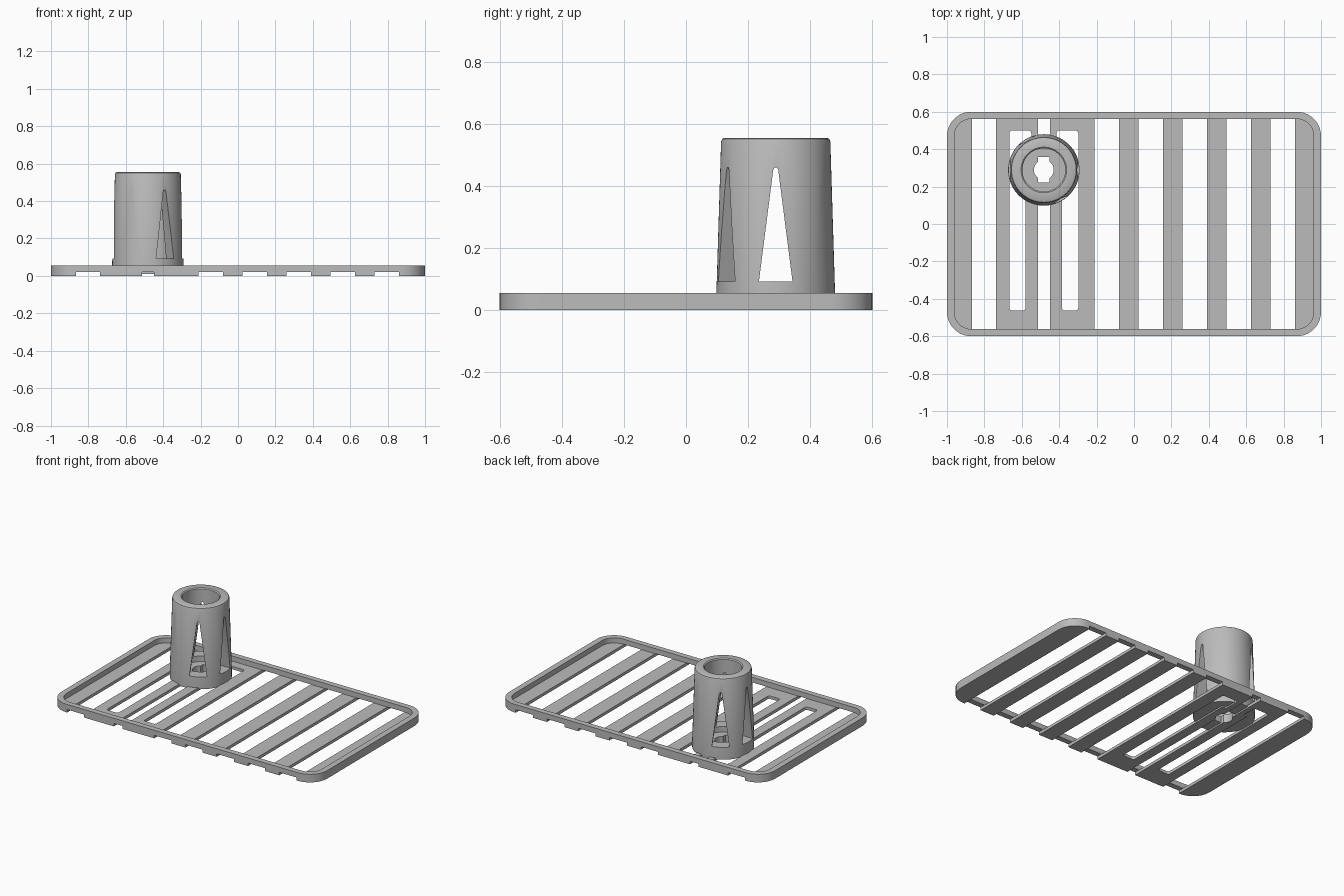
import bpy, bmesh, math
from mathutils import Matrix, Vector

cube = bpy.data.objects.get("Cube")
if cube:
    bpy.data.objects.remove(cube, do_unlink=True)

grey = bpy.data.materials.new("light grey plastic")
grey.use_nodes = True
grey.diffuse_color = (0.5, 0.5, 0.5, 1)
grey.node_tree.nodes["Principled BSDF"].inputs["Base Color"].default_value = (0.5, 0.5, 0.5, 1)

TOWER = Vector((-0.482, 0.289, 0))
FLOOR, RIM = 0.02, 0.055


def make(name, bm):
    bmesh.ops.recalc_face_normals(bm, faces=bm.faces)
    mesh = bpy.data.meshes.new(name)
    bm.to_mesh(mesh)
    bm.free()
    mesh.materials.append(grey)
    obj = bpy.data.objects.new(name, mesh)
    bpy.context.collection.objects.link(obj)
    return obj


def prism(name, outline, z0, z1, matrix=Matrix()):
    bm = bmesh.new()
    face = bm.faces.new([bm.verts.new((x, y, z0)) for x, y in outline])
    ext = bmesh.ops.extrude_face_region(bm, geom=[face])
    top = [v for v in ext["geom"] if isinstance(v, bmesh.types.BMVert)]
    bmesh.ops.translate(bm, verts=top, vec=(0, 0, z1 - z0))
    bm.transform(matrix)
    return make(name, bm)


def rounded(x0, x1, y0, y1, r, steps=10):
    corners = [(x1 - r, y1 - r), (x0 + r, y1 - r), (x0 + r, y0 + r), (x1 - r, y0 + r)]
    return [(cx + r * math.cos(a), cy + r * math.sin(a))
            for i, (cx, cy) in enumerate(corners)
            for a in [math.pi / 2 * (i + k / steps) for k in range(steps + 1)]]


def box(x0, x1, y0, y1):
    return [(x0, y0), (x1, y0), (x1, y1), (x0, y1)]


def cut(obj, cutter):
    bpy.context.view_layer.objects.active = obj
    mod = obj.modifiers.new("cut", "BOOLEAN")
    mod.operation = "DIFFERENCE"
    mod.solver = "EXACT"
    mod.object = cutter
    bpy.ops.object.modifier_apply(modifier=mod.name)
    bpy.data.objects.remove(cutter, do_unlink=True)


def smooth(obj):
    bpy.ops.object.select_all(action="DESELECT")
    obj.select_set(True)
    bpy.context.view_layer.objects.active = obj
    bpy.ops.object.shade_smooth_by_angle(angle=math.radians(30))


# Raised rim around the tray
outer = rounded(-1, 1, -0.6, 0.6, 0.13)
rim = prism("tray_rim", outer, FLOOR, RIM)
cut(rim, prism("rim_opening", rounded(-0.96, 0.96, -0.562, 0.562, 0.09), -0.1, 0.2))

# Slatted floor with drain gaps running front to back
floor = prism("tray_slats", outer, 0, FLOOR)
gaps = [(-0.865, -0.737), (-0.513, -0.45)] + [(-0.21 + 0.235 * i, -0.08 + 0.235 * i) for i in range(5)]
for x0, x1 in gaps:
    cut(floor, prism("gap", box(x0, x1, -0.7, 0.7), -0.1, 0.1))

# Long rounded slots on both sides of the tower, wider at the back
for side in (-1, 1):
    for inner, y0 in ((0.097, -0.463), (0.067, 0.39)):
        xs = sorted((TOWER.x + side * inner, TOWER.x + side * 0.184))
        cut(floor, prism("slot", rounded(*xs, y0, 0.5, 0.015, 4), -0.1, 0.1))

# Tapered hollow tower with a closed foot
profile = [(0, 0.01), (0.191, 0.01), (0.191, 0.06), (0.176, 0.543), (0.173, 0.551), (0.166, 0.555),
           (0.122, 0.555), (0.115, 0.549), (0.115, RIM), (0, RIM)]
bm = bmesh.new()
verts = [bm.verts.new((r, 0, z)) for r, z in profile]
edges = [bm.edges.new(pair) for pair in zip(verts, verts[1:])]
bmesh.ops.spin(bm, geom=verts + edges, axis=(0, 0, 1), cent=(0, 0, 0),
               angle=math.tau, steps=72, use_duplicate=False)
bmesh.ops.remove_doubles(bm, verts=bm.verts, dist=0.0005)
bm.transform(Matrix.Translation(TOWER))
tower = make("holder_tower", bm)

# Six tapered windows, cut as three opposite pairs
window = [(-0.054, 0.093), (0.054, 0.093), (0.008, 0.452), (0.004, 0.46), (-0.004, 0.46), (-0.008, 0.452)]
upright = Matrix.Rotation(math.pi / 2, 4, "X")
for i in range(3):
    turn = Matrix.Rotation(math.pi / 2 + i * math.pi / 3, 4, "Z")
    cut(tower, prism("window", window, -0.3, 0.3, Matrix.Translation(TOWER) @ turn @ upright))

# Keyhole through the slats and the tower foot
circle = [(0.053 * math.cos(math.tau * i / 32), 0.053 * math.sin(math.tau * i / 32)) for i in range(32)]
for part in (floor, tower):
    for outline in (circle, box(-0.031, 0.031, -0.068, 0.068)):
        cut(part, prism("keyhole", outline, -0.1, 0.2, Matrix.Translation(TOWER)))

for part in (rim, floor, tower):
    smooth(part)
